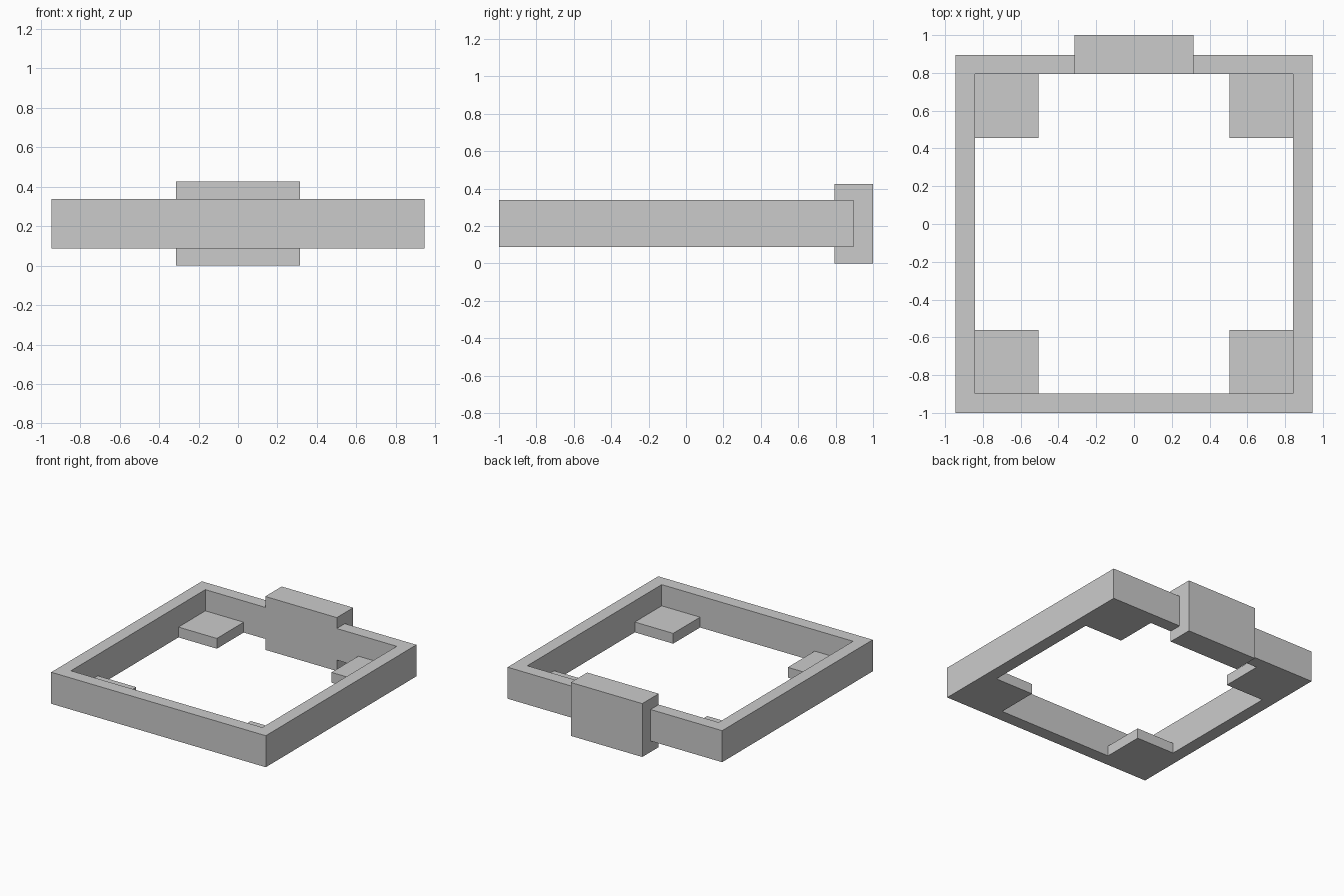
import bpy, bmesh
from mathutils import Matrix, Vector

if "Cube" in bpy.data.objects:
    bpy.data.objects.remove(bpy.data.objects["Cube"])


def box(name, lo, hi, helper=False):
    """Axis-aligned box between two corners."""
    lo, hi = Vector(lo), Vector(hi)
    bm = bmesh.new()
    bmesh.ops.create_cube(bm, size=1, matrix=Matrix.Translation((lo + hi) / 2)
                          @ Matrix.Diagonal((*(hi - lo), 1)))
    me = bpy.data.meshes.new(name)
    bm.to_mesh(me)
    bm.free()
    ob = bpy.data.objects.new(name, me)
    bpy.context.collection.objects.link(ob)
    ob.hide_render = helper
    return ob


def boolean(target, tool, operation):
    """Apply a boolean and remove the helper."""
    bpy.context.view_layer.objects.active = target
    mod = target.modifiers.new(operation, 'BOOLEAN')
    mod.operation, mod.solver, mod.object = operation, 'EXACT', tool
    bpy.ops.object.modifier_apply(modifier=mod.name)
    bpy.data.objects.remove(tool)


X, FRONT, BACK = 0.945, -1.0, 0.895     # outer edges of the frame
T = 0.102                               # wall thickness
Z0, Z1 = 0.087, 0.338                   # frame bottom and top
PAD, PAD_H = 0.338, 0.082               # corner pad size and height

# Rectangular frame
frame = box("frame", (-X, FRONT, Z0), (X, BACK, Z1))
boolean(frame, box("opening", (-X + T, FRONT + T, -1), (X - T, BACK - T, 1), True), 'DIFFERENCE')

# Corner pads, flush with the underside and rooted in the walls
for s in (-1, 1):
    xs = sorted((s * (X - T / 2), s * (X - T - PAD)))
    for ys in ((FRONT + T / 2, FRONT + T + PAD), (BACK - T - PAD, BACK - T / 2)):
        boolean(frame, box("corner_pad", (xs[0], ys[0], Z0), (xs[1], ys[1], Z0 + PAD_H), True), 'UNION')

# Back block, flush with the inside of the rear wall
boolean(frame, box("back_block", (-0.315, BACK - T, 0), (0.315, 1.0, 0.425), True), 'UNION')
